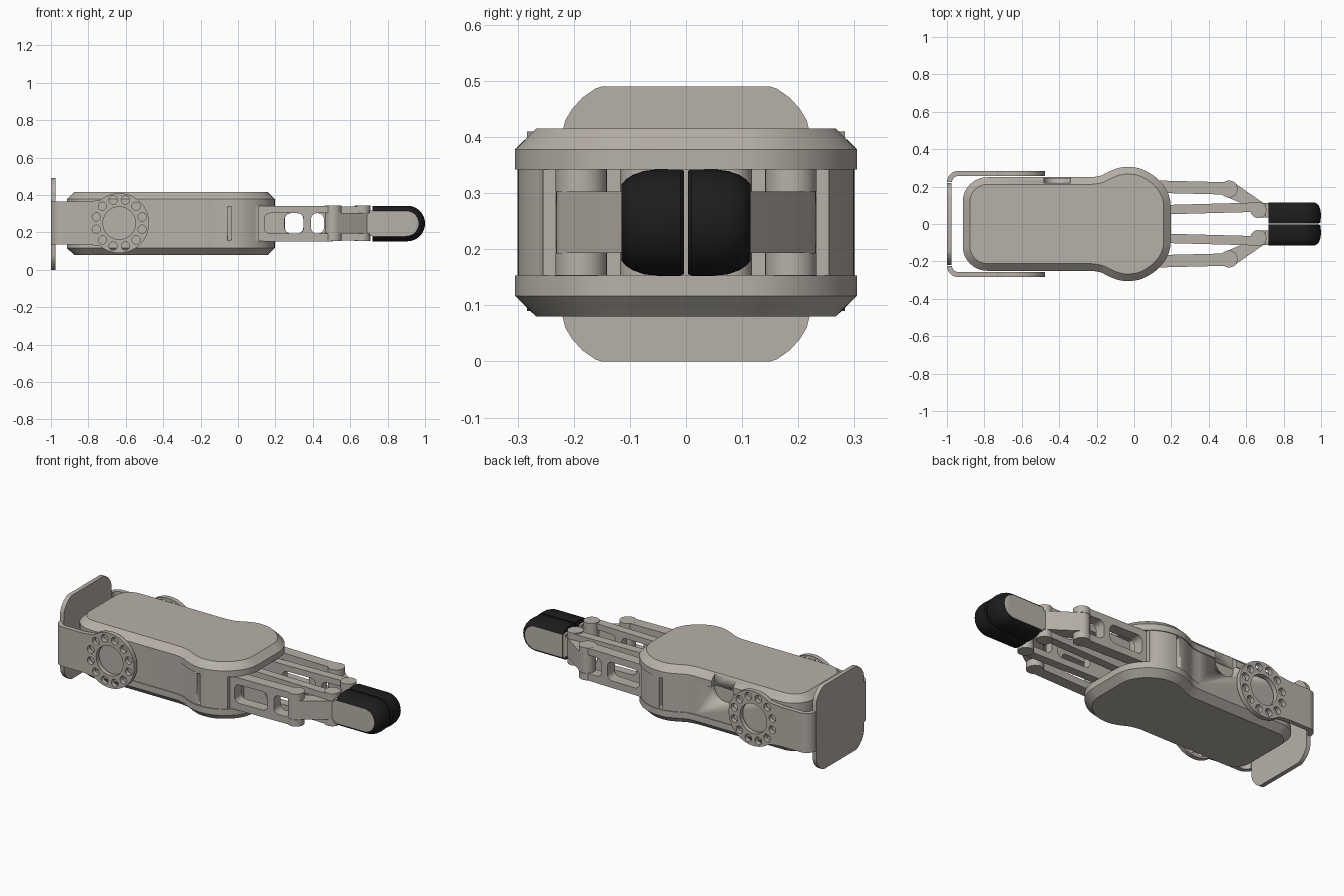
import bpy, bmesh
from math import sin, cos, pi, radians, atan2, hypot
from mathutils import Matrix, Vector

if "Cube" in bpy.data.objects:
    bpy.data.objects.remove(bpy.data.objects["Cube"])

ZC = 0.2475  # mid height of the gripper


def material(name, rgb):
    m = bpy.data.materials.new(name)
    m.use_nodes = True
    m.diffuse_color = (*rgb, 1)
    bsdf = m.node_tree.nodes["Principled BSDF"]
    bsdf.inputs["Base Color"].default_value = (*rgb, 1)
    bsdf.inputs["Roughness"].default_value = 0.6
    return m


GREY = material("warm grey metal", (0.47, 0.435, 0.39))
BLACK = material("black rubber", (0.012, 0.012, 0.012))


def finish(name, bm, mats=(GREY,), angle=30):
    bmesh.ops.remove_doubles(bm, verts=bm.verts, dist=1e-5)
    bmesh.ops.recalc_face_normals(bm, faces=bm.faces)
    me = bpy.data.meshes.new(name)
    bm.to_mesh(me)
    bm.free()
    for m in mats:
        me.materials.append(m)
    ob = bpy.data.objects.new(name, me)
    bpy.context.collection.objects.link(ob)
    bpy.ops.object.select_all(action='DESELECT')
    ob.select_set(True)
    bpy.context.view_layer.objects.active = ob
    bpy.ops.object.shade_smooth_by_angle(angle=radians(angle))
    return ob


def arc(cx, cy, r, a0, a1, n=12):
    return [(cx + r * cos(radians(a0 + (a1 - a0) * i / n)),
             cy + r * sin(radians(a0 + (a1 - a0) * i / n))) for i in range(n + 1)]


def circle(cx, cy, r, n=32):
    return arc(cx, cy, r, 0, 360 - 360 / n, n - 1)


def rounded(x0, x1, z0, z1, r):
    return (arc(x1 - r, z0 + r, r, -90, 0, 6) + arc(x1 - r, z1 - r, r, 0, 90, 6)
            + arc(x0 + r, z1 - r, r, 90, 180, 6) + arc(x0 + r, z0 + r, r, 180, 270, 6))


def loft(bm, rings):
    """Skin closed rings of 3D points and cap both ends; returns the last cap."""
    vs = [[bm.verts.new(p) for p in ring] for ring in rings]
    n = len(vs[0])
    for a, b in zip(vs, vs[1:]):
        for i in range(n):
            bm.faces.new((a[i], a[(i + 1) % n], b[(i + 1) % n], b[i]))
    bm.faces.new(vs[0])
    return bm.faces.new(vs[-1])


def prism(name, pts, z0, z1):
    bm = bmesh.new()
    loft(bm, [[(x, y, z) for x, y in pts] for z in (z0, z1)])
    return finish(name, bm)


def plate(name, loops, origin, angle, thick):
    """Upright plate from an outline and hole loops (along, up)."""
    cu = bpy.data.curves.new(name, 'CURVE')
    cu.dimensions, cu.fill_mode, cu.extrude = '2D', 'BOTH', thick / 2
    for pts in loops:
        sp = cu.splines.new('POLY')
        sp.points.add(len(pts) - 1)
        for p, q in zip(sp.points, pts):
            p.co = (*q, 0, 1)
        sp.use_cyclic_u = True
    tmp = bpy.data.objects.new(name + " outline", cu)
    bpy.context.collection.objects.link(tmp)
    me = tmp.evaluated_get(bpy.context.evaluated_depsgraph_get()).to_mesh()
    bm = bmesh.new()
    bm.from_mesh(me)
    bpy.data.objects.remove(tmp)
    bm.transform(Matrix.Translation((*origin, 0)) @ Matrix.Rotation(angle, 4, 'Z')
                 @ Matrix.Rotation(pi / 2, 4, 'X'))
    return finish(name, bm)


def cut(ob, cutter):
    """Subtract a cutter and bake the result."""
    mod = ob.modifiers.new("cut", 'BOOLEAN')
    mod.operation, mod.solver, mod.object = 'DIFFERENCE', 'EXACT', cutter
    bpy.context.view_layer.objects.active = ob
    bpy.ops.object.modifier_apply(modifier=mod.name)


def smooth_path(pts, n=4):
    """Catmull-Rom through the points."""
    out = []
    for i in range(len(pts) - 1):
        p = [Vector(pts[max(0, min(len(pts) - 1, i + k))]) for k in (-1, 0, 1, 2)]
        for j in range(n):
            t = j / n
            out.append(tuple(0.5 * (2 * p[1] + (p[2] - p[0]) * t
                       + (2 * p[0] - 5 * p[1] + 4 * p[2] - p[3]) * t * t
                       + (3 * p[1] - p[0] - 3 * p[2] + p[3]) * t ** 3)))
    return out + [pts[-1]]


def inset(pts, d):
    """Move a clockwise outline inwards by d."""
    out = []
    for i, (x, y) in enumerate(pts):
        (ax, ay), (bx, by) = pts[i - 1], pts[(i + 1) % len(pts)]
        l = hypot(bx - ax, by - ay)
        out.append((x + d * (by - ay) / l, y - d * (bx - ax) / l))
    return out


# Body outline: round back corners and a wide lobe at the finger end
half = arc(-0.785, 0.12, 0.13, 180, 90) + smooth_path(
    [(-0.23, 0.25), (-0.18, 0.258), (-0.13, 0.282), (-0.08, 0.3), (-0.03, 0.305),
     (0.03, 0.297), (0.09, 0.269), (0.14, 0.228), (0.175, 0.18), (0.193, 0.13), (0.197, 0.08)])
outline = half + [(x, -y) for x, y in reversed(half)]


def cover(name, levels):
    bm = bmesh.new()
    loft(bm, [[(x, y, z) for x, y in inset(outline, d)] for z, d in levels])
    return finish(name, bm)


top_cover = cover("top_cover", [(0.342, 0), (0.378, 0), (0.415, 0.038)])
bottom_cover = cover("bottom_cover", [(0.08, 0.038), (0.117, 0), (0.153, 0)])
core = []
for x, y in inset(outline, 0.005):
    if x < 0.11:
        core.append((x, y))
    elif not core or core[-1][0] < 0.11:
        core.append((0.11, 0.255 if y > 0 else -0.255))
core.insert(core.index((0.11, 0.255)) + 1, (0.11, -0.255))
body = prism("body_core", core, 0.15, 0.345)

# Round-bottomed pocket on the back side, and grooves beside the finger hubs
pocket = plate("pocket_cutter", [arc(-0.41, 0.335, 0.07, 180, 360, 20) + [(-0.34, 0.5), (-0.48, 0.5)]],
               (0, 0.27), 0, 0.1)
cut(top_cover, pocket)
cut(body, pocket)
cutters = [pocket]
for s in (1, -1):
    groove = plate("groove_cutter", [rounded(-0.057, -0.035, 0.157, 0.338, 0.008)], (0, s * 0.3), 0, 0.06)
    cut(body, groove)
    cutters.append(groove)
for c in cutters:
    bpy.data.objects.remove(c)

# Mounting bracket: end plate, bent corners, drilled side arms
q = [(0.15, 0.49), (0.162, 0.486), (0.185, 0.47), (0.203, 0.45), (0.215, 0.43), (0.22, 0.41)]
q = q + [(y, 2 * ZC - 0.005 - z) for y, z in reversed(q)]
plate("bracket_end_plate", [q + [(-y, z) for y, z in reversed(q)]], (-0.9875, 0), pi / 2, 0.025)
hub = (-0.635, 0.25)
arm = ([(-0.94, 0.135), (-0.81, 0.135), (-0.77, 0.131)] + arc(*hub, 0.16, -130, 130, 48)
       + [(-0.77, 0.369), (-0.81, 0.365), (-0.94, 0.365)])
holes = [circle(*hub, 0.087, 40)]
for k in range(12):
    a = radians(15 + 30 * k)
    holes.append(circle(hub[0] + 0.127 * cos(a), hub[1] + 0.127 * sin(a), 0.022, 20))
for s, side in ((1, "left"), (-1, "right")):
    plate(side + "_bracket_arm", [arm] + holes, (0, s * 0.27), 0, 0.027)
    bend = arc(-0.94, 0.2235, 0.06, 90, 180) + arc(-0.94, 0.2235, 0.033, 180, 90)
    prism(side + "_bracket_bend", [(x, s * y) for x, y in bend], 0.135, 0.365)


def fork(name, p0, p1, thick, window, notch, zh):
    """Finger link: plate with one window and an open fork at its far end."""
    ang = atan2(p1[1] - p0[1], p1[0] - p0[0])
    e = p1[0] - p0[0]
    lo, hi, r = ZC - 0.053, ZC + 0.055, 0.03
    n0 = notch - p0[0]
    shape = ([(0, ZC - zh), (e, ZC - zh), (e, lo)] + arc(n0 + r, lo + r, r, 270, 180, 6)
             + arc(n0 + r, hi - r, r, 180, 90, 6) + [(e, hi), (e, ZC + zh), (0, ZC + zh)])
    plate(name, [shape, rounded(window[0] - p0[0], window[1] - p0[0], lo, hi, r)], p0, ang, thick)


for s, side in ((1, "left"), (-1, "right")):
    def at(x, y):
        return (x, s * y)

    # Parallel links and their forked knuckles
    fork(side + "_outer_link", at(0.105, 0.2), at(0.508, 0.19), 0.066, (0.14, 0.35), 0.39, 0.095)
    fork(side + "_inner_link", at(0.105, 0.075), at(0.665, 0.09), 0.05, (0.25, 0.46), 0.5, 0.09)
    for part, (kx, ky), r in (("outer", (0.508, 0.187), 0.046), ("inner", (0.665, 0.075), 0.043)):
        for lvl, z0, z1 in (("upper", 0.303, 0.343), ("lower", 0.153, 0.193)):
            prism(f"{side}_{part}_{lvl}_knuckle", [at(*p) for p in circle(kx, ky, r)], z0, z1)

    # Slanted link carrying the fingertip
    tip = (arc(0.508, 0.187, 0.044, 55, 235, 16) + [(0.625, 0.088)]
           + arc(0.665, 0.075, 0.04, 190, 270, 8) + [(0.73, 0.035), (0.73, 0.113), (0.69, 0.113)])
    prism(side + "_tip_link", [at(*p) for p in tip], 0.193, 0.303)
    neck = [(0.703, 0.035), (0.73, 0.035), (0.73, 0.113), (0.703, 0.113)]
    prism(side + "_tip_neck", [at(*p) for p in neck], 0.18, 0.318)

    # Rubber fingertip with a grey outer face
    bm = bmesh.new()
    rings = []
    for y, h, end in ((0.004, 0.092, 0.99), (0.01, 0.095, 0.997), (0.05, 0.095, 1.0), (0.075, 0.092, 0.997),
                      (0.095, 0.085, 0.99), (0.107, 0.077, 0.98), (0.115, 0.068, 0.965)):
        prof = [(0.72, ZC - h)] + arc(end - h, ZC, h, -90, 90, 24) + [(0.72, ZC + h)]
        rings.append([(x, s * y, z) for x, z in prof])
    loft(bm, rings).material_index = 1
    finish(side + "_fingertip", bm, (BLACK, GREY))
